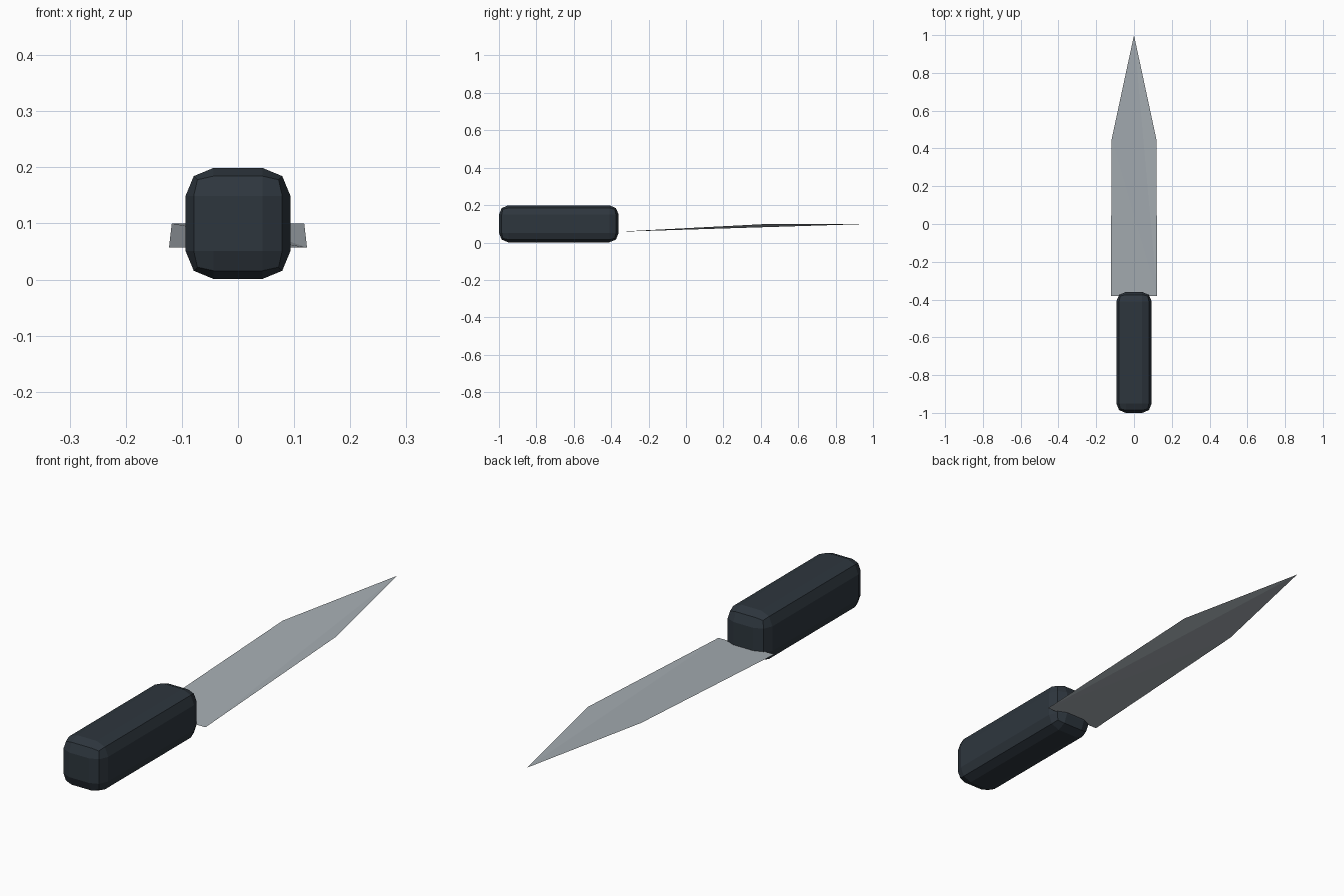
import bpy
import bmesh

cube = bpy.data.objects.get("Cube")
if cube:
    bpy.data.objects.remove(cube, do_unlink=True)


def make_material(name, rgb):
    mat = bpy.data.materials.new(name)
    mat.use_nodes = True
    color = (*rgb, 1)
    mat.diffuse_color = color
    mat.node_tree.nodes["Principled BSDF"].inputs["Base Color"].default_value = color
    return mat


def make_object(name, bm, mat):
    mesh = bpy.data.meshes.new(name)
    bm.to_mesh(mesh)
    bm.free()
    mesh.materials.append(mat)
    obj = bpy.data.objects.new(name, mesh)
    bpy.context.collection.objects.link(obj)
    return obj


steel = make_material("steel grey", (0.38, 0.42, 0.45))
grip = make_material("dark slate", (0.027, 0.037, 0.048))

# Handle: a long block with rounded edges
bm = bmesh.new()
bmesh.ops.create_cube(bm, size=1)
bmesh.ops.scale(bm, vec=(0.187, 0.64, 0.198), verts=bm.verts)
bmesh.ops.translate(bm, vec=(0, -0.68, 0.1), verts=bm.verts)
handle = make_object("handle", bm, grip)
bevel = handle.modifiers.new("rounded_edges", "BEVEL")
bevel.width = 0.05
bevel.segments = 2

# Blade: a thin folded sheet, rising slightly towards the tip
bm = bmesh.new()
base_r, base_l = [bm.verts.new((s * 0.123, -0.38, 0.057)) for s in (-1, 1)]
side_r, side_l = [bm.verts.new((s * 0.118, 0.45, 0.1)) for s in (-1, 1)]
tip = bm.verts.new((0, 1, 0.1))
for corners in ((base_r, base_l, side_r), (side_r, base_l, tip), (base_l, side_l, tip)):
    bm.faces.new(corners)
make_object("blade", bm, steel)
